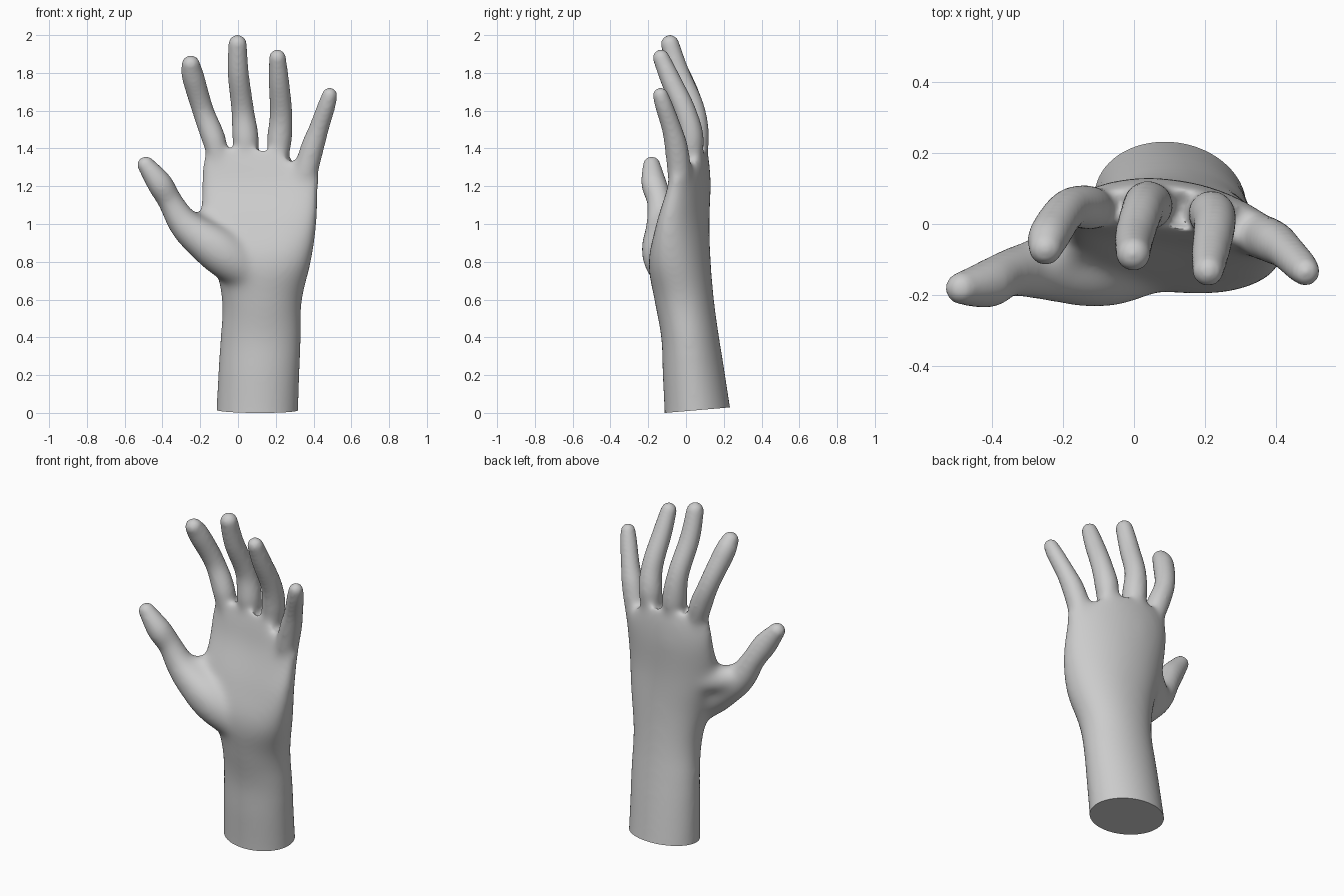
import bpy, bmesh, math
from mathutils import Vector

if "Cube" in bpy.data.objects:
    bpy.data.objects.remove(bpy.data.objects["Cube"])


def spline(keys, steps):
    """Catmull-Rom through tuples of any length."""
    k = [keys[0]] + list(keys) + [keys[-1]]
    out = []
    for i in range(1, len(k) - 2):
        for s in range(steps):
            t = s / steps
            out.append(tuple(
                0.5 * (2 * b + (c - a) * t + (2 * a - 5 * b + 4 * c - d) * t * t
                       + (3 * b - a - 3 * c + d) * t ** 3)
                for a, b, c, d in zip(*k[i - 1:i + 3])))
    out.append(tuple(keys[-1]))
    return out


def loft(bm, rings):
    """Skin a list of point rings and close both ends."""
    loops = [[bm.verts.new(p) for p in ring] for ring in rings]
    n = len(loops[0])
    for a, b in zip(loops, loops[1:]):
        for i in range(n):
            j = (i + 1) % n
            bm.faces.new((a[i], a[j], b[j], b[i]))
    bm.faces.new(loops[0][::-1])
    bm.faces.new(loops[-1])


def finger(bm, keys, sides=24):
    """Tube through (x, y, z, radius) keys with a round tip."""
    path = spline(keys, 6)
    pts = [Vector(p[:3]) for p in path]
    rad = [p[3] for p in path]
    tip = (pts[-1] - pts[-2]).normalized()
    for a in (20, 40, 60, 78):
        pts.append(Vector(path[-1][:3]) + tip * path[-1][3] * math.sin(math.radians(a)))
        rad.append(path[-1][3] * math.cos(math.radians(a)))
    rings = []
    for i, p in enumerate(pts):
        d = (pts[min(i + 1, len(pts) - 1)] - pts[max(i - 1, 0)]).normalized()
        u = Vector((0, 1, 0)).cross(d).normalized()
        v = d.cross(u)
        rings.append([p + rad[i] * (u * math.cos(t) + v * math.sin(t))
                      for t in (2 * math.pi * k / sides for k in range(sides))])
    loft(bm, rings)


def fade(v, lo, hi):
    """1 below lo, 0 above hi."""
    return min(1.0, max(0.0, (hi - v) / (hi - lo)))


bm = bmesh.new()

# Forearm and palm: z, centre x, centre y, half width, half depth, slope, arch
sections = [
    (-0.10, 0.102, 0.070, 0.218, 0.185, -0.06, 0.00),
    (0.00, 0.102, 0.062, 0.216, 0.175, -0.06, 0.00),
    (0.20, 0.110, 0.042, 0.214, 0.164, -0.06, 0.00),
    (0.40, 0.120, 0.022, 0.213, 0.153, -0.06, 0.00),
    (0.60, 0.127, -0.010, 0.214, 0.158, -0.06, 0.00),
    (0.80, 0.130, -0.033, 0.258, 0.163, -0.08, 0.02),
    (1.00, 0.114, -0.010, 0.304, 0.132, -0.10, 0.05),
    (1.20, 0.116, 0.030, 0.312, 0.096, -0.13, 0.05),
    (1.32, 0.124, 0.040, 0.314, 0.078, -0.14, 0.05),
    (1.40, 0.128, 0.042, 0.290, 0.060, -0.14, 0.045),
]
rings = []
for z, cx, cy, rx, ry, slope, arch in spline(sections, 6):
    power = 0.88 + 0.12 * fade(z, 0.5, 0.9)
    ring = []
    for k in range(48):
        t = 2 * math.pi * k / 48
        c, s = math.cos(t), math.sin(t)
        u = math.copysign(abs(c) ** power, c)
        w = math.copysign(abs(s) ** power, s)
        x = cx + rx * u
        # the top edge of the palm drops towards the little finger
        drop = 0.6 * max(0, x - 0.2) * (1 - fade(z, 1.2, 1.4))
        ring.append((x, cy + ry * w + slope * rx * u - arch * u * u, z - drop))
    rings.append(ring)
loft(bm, rings)

# Thumb with ball, thumb web, index, middle, ring and little finger
digits = [
    [(0.11, -0.075, 0.70, 0.08), (0.0, -0.097, 0.785, 0.117), (-0.11, -0.117, 0.865, 0.122),
     (-0.235, -0.125, 0.955, 0.097), (-0.30, -0.13, 1.025, 0.080),
     (-0.36, -0.142, 1.125, 0.066), (-0.415, -0.17, 1.215, 0.067), (-0.487, -0.182, 1.312, 0.047)],
    [(-0.04, 0.025, 0.97, 0.08), (-0.15, -0.03, 0.99, 0.08), (-0.24, -0.09, 0.99, 0.07)],
    [(-0.075, 0.03, 1.18, 0.035), (-0.120, 0.045, 1.42, 0.062), (-0.185, 0.042, 1.60, 0.057),
     (-0.238, -0.03, 1.78, 0.059), (-0.25, -0.068, 1.845, 0.049)],
    [(0.045, 0.045, 1.18, 0.04), (0.042, 0.052, 1.42, 0.069), (0.025, 0.042, 1.60, 0.060),
     (0.001, -0.038, 1.80, 0.056), (-0.002, -0.085, 1.953, 0.049)],
    [(0.20, 0.015, 1.18, 0.04), (0.217, 0.030, 1.42, 0.065), (0.228, 0.000, 1.58, 0.060),
     (0.216, -0.080, 1.76, 0.054), (0.209, -0.132, 1.88, 0.045)],
    [(0.31, -0.02, 1.05, 0.03), (0.355, -0.035, 1.26, 0.066), (0.390, -0.049, 1.39, 0.064),
     (0.426, -0.074, 1.50, 0.053), (0.470, -0.118, 1.63, 0.047), (0.485, -0.135, 1.682, 0.041)],
]
for keys in digits:
    finger(bm, keys)

bmesh.ops.recalc_face_normals(bm, faces=bm.faces)
mesh = bpy.data.meshes.new("hand")
bm.to_mesh(mesh)
bm.free()
hand = bpy.data.objects.new("hand", mesh)
bpy.context.collection.objects.link(hand)
bpy.context.view_layer.objects.active = hand
hand.select_set(True)

# Fuse the parts into one skin
fuse = hand.modifiers.new("fuse", 'REMESH')
fuse.mode = 'VOXEL'
fuse.voxel_size = 0.01
bpy.ops.object.modifier_apply(modifier="fuse")

# Soften everything a little, and the palm much more than the digits
palm = hand.vertex_groups.new(name="palm")
for v in hand.data.vertices:
    x, y, z = v.co
    w = fade(z, 1.30, 1.45) * fade(-x, 0.24, 0.36) * fade(-z, -0.5, -0.3)
    if w > 0:
        palm.add([v.index], w, 'REPLACE')
for name, count, group in (("blend_palm", 90, "palm"), ("soften", 12, "")):
    mod = hand.modifiers.new(name, 'SMOOTH')
    mod.factor = 0.5
    mod.iterations = count
    mod.vertex_group = group
    bpy.ops.object.modifier_apply(modifier=name)

# Flat, slightly tilted cut at the forearm
mesh = hand.data
bm = bmesh.new()
bm.from_mesh(mesh)
cut = bmesh.ops.bisect_plane(bm, geom=bm.verts[:] + bm.edges[:] + bm.faces[:],
                             plane_co=(0, -0.11, 0.0), plane_no=(0, -0.085, 1), clear_inner=True)
bmesh.ops.contextual_create(bm, geom=[e for e in cut["geom_cut"] if isinstance(e, bmesh.types.BMEdge)])
bmesh.ops.recalc_face_normals(bm, faces=bm.faces)
bm.to_mesh(mesh)
bm.free()
bpy.ops.object.shade_smooth_by_angle(angle=math.radians(40))
